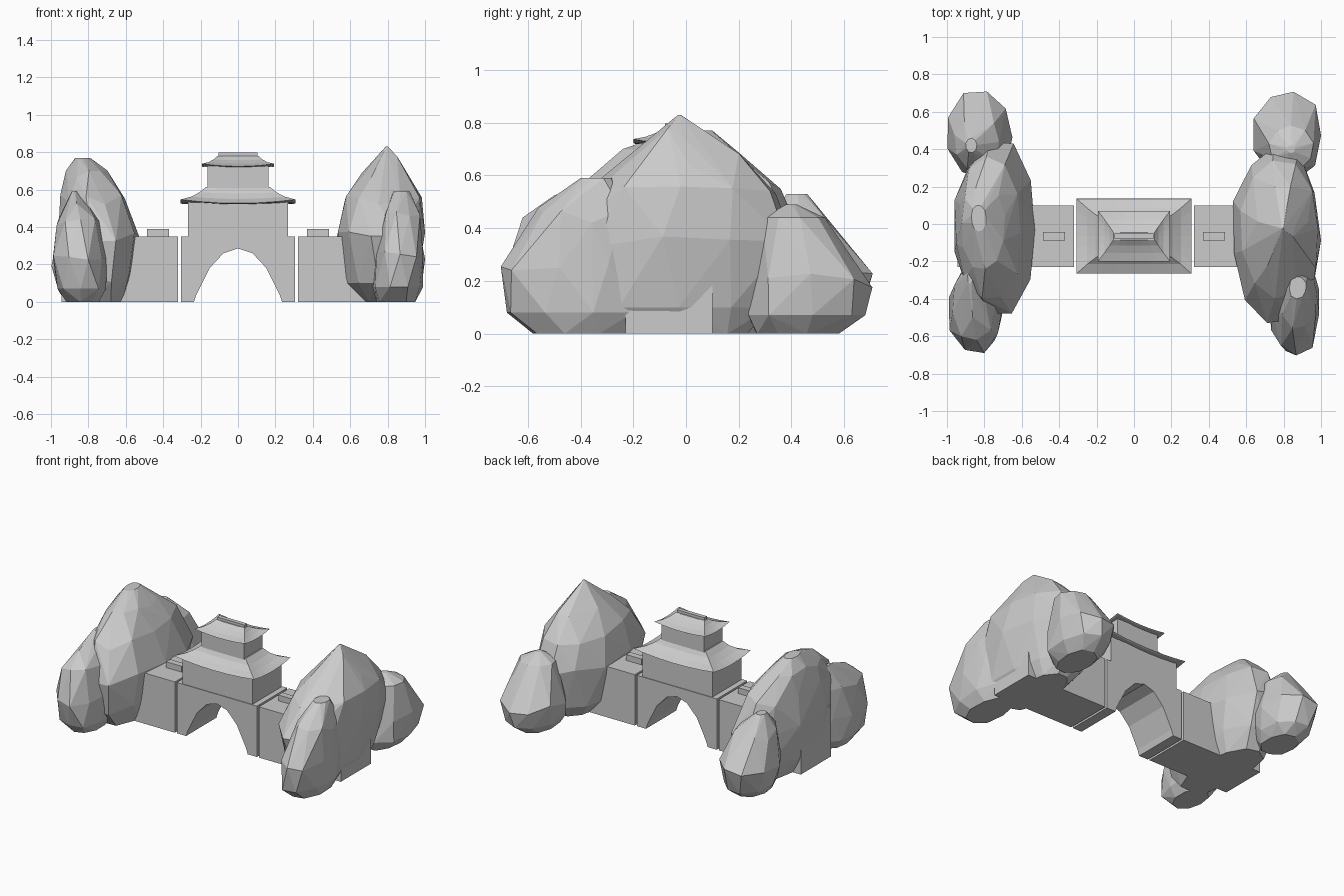
import bpy, bmesh, math, random
from mathutils import Vector

random.seed(4)
if "Cube" in bpy.data.objects:
    bpy.data.objects.remove(bpy.data.objects["Cube"], do_unlink=True)

stone = bpy.data.materials.new("pale_grey_stone")
stone.use_nodes = True
colour = (0.6, 0.6, 0.6, 1)
stone.diffuse_color = colour
stone.node_tree.nodes["Principled BSDF"].inputs["Base Color"].default_value = colour

MID_Y = -0.065      # centre line of the wall
DEPTH = 0.165       # half thickness of the wall


def finish(name, bm):
    bmesh.ops.recalc_face_normals(bm, faces=bm.faces)
    mesh = bpy.data.meshes.new(name)
    bm.to_mesh(mesh)
    bm.free()
    mesh.materials.append(stone)
    obj = bpy.data.objects.new(name, mesh)
    bpy.context.collection.objects.link(obj)
    return obj


def block(name, x0, x1, half_y, z0, z1):
    bm = bmesh.new()
    bmesh.ops.create_cube(bm, size=1)
    for v in bm.verts:
        v.co.x = x1 if v.co.x > 0 else x0
        v.co.y = MID_Y + math.copysign(half_y, v.co.y)
        v.co.z = z1 if v.co.z > 0 else z0
    return finish(name, bm)


def roof(name, layers, lift):
    """Flared hip roof: rectangular loops whose corners curl upward."""
    bm = bmesh.new()
    steps = 6
    corners = [(-1, -1), (1, -1), (1, 1), (-1, 1)]
    loops = []
    for hx, hy, z, curl in layers:
        loop = []
        for a, b in zip(corners, corners[1:] + corners[:1]):
            for i in range(steps):
                t = i / steps
                x, y = (p + (q - p) * t for p, q in zip(a, b))
                rise = lift * curl * (2 * t - 1) ** 2
                loop.append(bm.verts.new((hx * x, MID_Y + hy * y, z + rise)))
        loops.append(loop)
    n = len(loops[0])
    for low, high in zip(loops, loops[1:]):
        for i in range(n):
            j = (i + 1) % n
            bm.faces.new((low[i], low[j], high[j], high[i]))
    bm.faces.new(loops[0][::-1])
    bm.faces.new(loops[-1])
    return finish(name, bm)


def rock(name, *rings, sides=9):
    """Faceted boulder: hull around uneven rings given as z, x0, x1, y0, y1."""
    bm = bmesh.new()
    for z, x0, x1, y0, y1 in rings:
        turn = random.random()
        for i in range(sides):
            a = math.tau * (i + turn) / sides
            r = random.uniform(0.96, 1.1)
            u, w = (max(-1, min(1, r * f)) for f in (math.cos(a), math.sin(a)))
            dz = random.uniform(-0.03, 0.03) if ring_is_middle(z, rings) else 0
            bm.verts.new(Vector(((x0 + x1 + u * (x1 - x0)) / 2,
                                 (y0 + y1 + w * (y1 - y0)) / 2, z + dz)))
    hull = bmesh.ops.convex_hull(bm, input=bm.verts)
    loose = {g for g in hull["geom_interior"] + hull["geom_unused"]
             if isinstance(g, bmesh.types.BMVert)}
    bmesh.ops.delete(bm, geom=list(loose), context="VERTS")
    return finish(name, bm)


def ring_is_middle(z, rings):
    return 0.1 < z < rings[-1][0] - 0.05


# Gate wall with a faceted arch, extruded through the wall
half_arch = [(0.235, 0), (0.222, 0.04), (0.152, 0.18), (0.077, 0.26)]
outline = [(0.305, 0.35), (0.305, 0)] + half_arch + [(0, 0.285)]
outline += [(-x, z) for x, z in reversed(outline[:-1])]
bm = bmesh.new()
face = bm.faces.new([bm.verts.new((x, MID_Y - DEPTH, z)) for x, z in outline])
extruded = bmesh.ops.extrude_face_region(bm, geom=[face], use_keep_orig=True)
bmesh.ops.translate(bm, vec=(0, 2 * DEPTH, 0),
                    verts=[g for g in extruded["geom"] if isinstance(g, bmesh.types.BMVert)])
finish("gate_wall", bm)

# Side walls and their small parapet blocks
for side, s in (("left", 1), ("right", -1)):
    block(side + "_wall", *sorted((s * 0.32, s * 0.945)), DEPTH, 0, 0.35)
    block(side + "_parapet", *sorted((s * 0.368, s * 0.487)), 0.022, 0.35, 0.39)

# Two storey gate tower
block("lower_storey", -0.267, 0.267, 0.16, 0.35, 0.535)
roof("lower_roof", [(0.295, 0.19, 0.522, 1), (0.307, 0.2, 0.527, 1),
                    (0.25, 0.15, 0.55, 0.6), (0.205, 0.115, 0.58, 0.3),
                    (0.17, 0.095, 0.615, 0)], 0.02)
block("upper_storey", -0.163, 0.163, 0.1, 0.6, 0.73)
roof("upper_roof", [(0.185, 0.128, 0.72, 1), (0.193, 0.135, 0.724, 1),
                    (0.158, 0.09, 0.738, 0.6), (0.13, 0.05, 0.757, 0.3),
                    (0.11, 0.02, 0.78, 0)], 0.014)
block("roof_ridge", -0.104, 0.104, 0.014, 0.775, 0.798)

# Cliffs flanking the wall
rock("left_main_cliff", (0, .65, .9, -.3, .25), (.1, .56, .96, -.45, .32),
     (.35, .53, 1, -.53, .42), (.55, .57, .99, -.4, .34),
     (.66, .66, .93, -.24, .2), (.75, .74, .86, -.11, .08),
     (.83, .79, .8, -.03, -.02), sides=11)
rock("right_main_cliff", (0, -.9, -.6, -.36, .3), (.12, -.94, -.56, -.45, .38),
     (.35, -.96, -.53, -.48, .44), (.55, -.95, -.6, -.4, .36),
     (.68, -.92, -.69, -.24, .22), (.77, -.87, -.79, -.04, .1), sides=11)
rock("left_front_boulder", (0, .74, .95, -.58, -.2), (.08, .72, .99, -.68, -.15),
     (.26, .74, .99, -.71, -.16), (.45, .78, .98, -.56, -.22),
     (.59, .83, .92, -.4, -.28))
rock("left_back_boulder", (0, .72, .92, .26, .58), (.07, .67, .98, .22, .68),
     (.2, .64, 1, .24, .71), (.44, .72, .96, .29, .53),
     (.49, .82, .86, .38, .42))
rock("right_front_boulder", (0, -.92, -.74, -.58, -.3), (.07, -.97, -.7, -.65, -.24),
     (.22, -.99, -.7, -.69, -.22), (.42, -.97, -.74, -.62, -.2),
     (.5, -.92, -.8, -.5, -.2), (.59, -.89, -.86, -.32, -.24))
rock("right_back_boulder", (0, -.92, -.72, .3, .58), (.06, -.96, -.68, .26, .66),
     (.22, -1, -.65, .24, .71), (.4, -.96, -.72, .28, .58),
     (.53, -.9, -.84, .38, .46))
